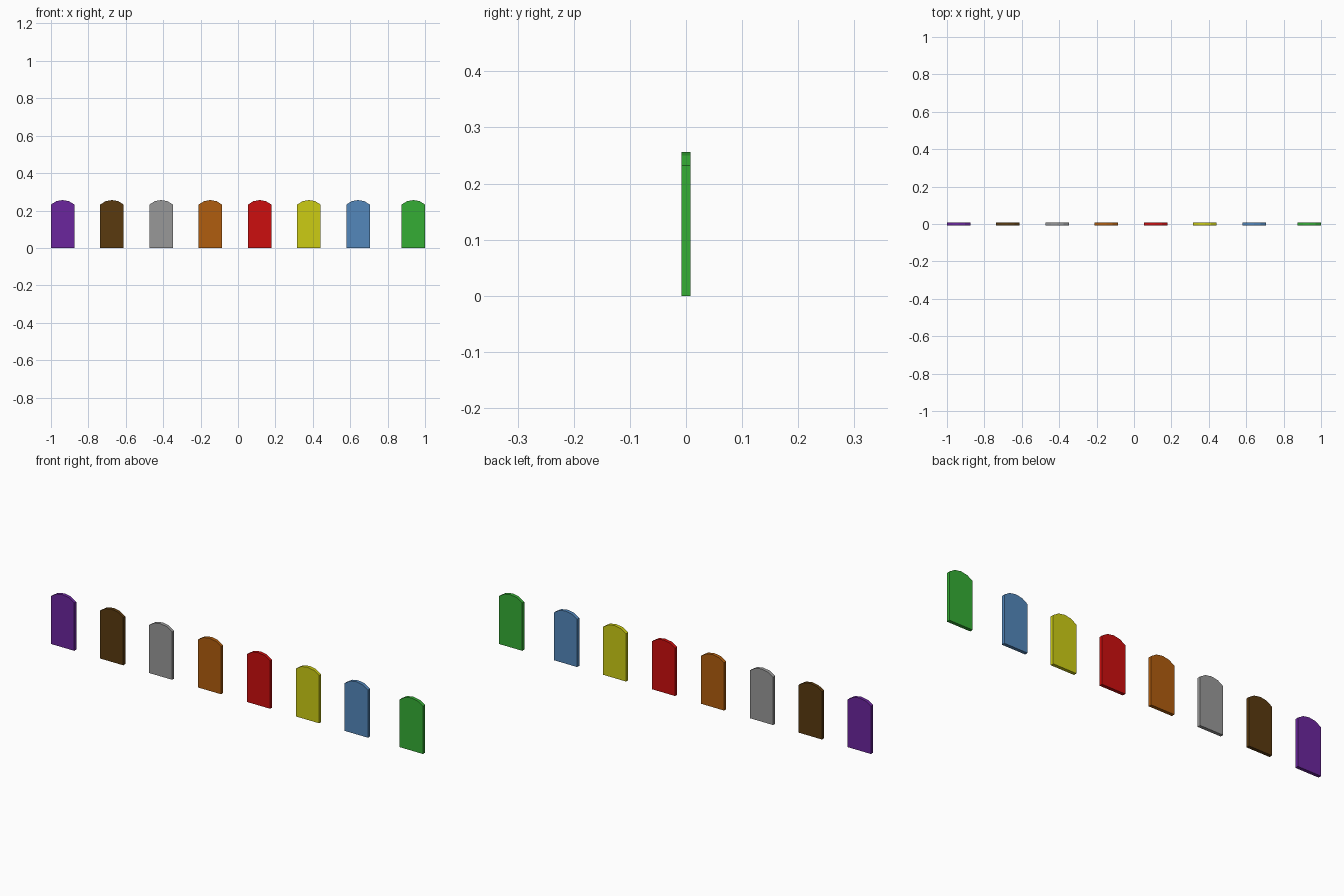
import bpy
import bmesh

if "Cube" in bpy.data.objects:
    bpy.data.objects.remove(bpy.data.objects["Cube"])


def linear(c):
    """sRGB 0-255 value to linear."""
    c /= 255
    return c / 12.92 if c <= 0.04045 else ((c + 0.055) / 1.055) ** 2.4


def material(name, rgb):
    m = bpy.data.materials.new(name)
    m.diffuse_color = (*[linear(c) for c in rgb], 1)
    m.use_nodes = True
    m.node_tree.nodes["Principled BSDF"].inputs["Base Color"].default_value = m.diffuse_color
    return m


# Upright tile outline: straight sides with a shallow faceted arch on top
HALF_W, HALF_T = 0.0625, 0.008
PROFILE = [(-HALF_W, 0), (HALF_W, 0), (HALF_W, 0.232), (0.034, 0.250),
           (0, 0.256), (-0.034, 0.250), (-HALF_W, 0.232)]


def tile(name, x, mat):
    bm = bmesh.new()
    front = bm.faces.new([bm.verts.new((px, -HALF_T, pz)) for px, pz in PROFILE])
    ext = bmesh.ops.extrude_face_region(bm, geom=[front], use_keep_orig=True)
    moved = [v for v in ext["geom"] if isinstance(v, bmesh.types.BMVert)]
    bmesh.ops.translate(bm, verts=moved, vec=(0, 2 * HALF_T, 0))
    bmesh.ops.recalc_face_normals(bm, faces=bm.faces)
    me = bpy.data.meshes.new(name)
    bm.to_mesh(me)
    bm.free()
    me.materials.append(mat)
    ob = bpy.data.objects.new(name, me)
    ob.location.x = x
    bpy.context.collection.objects.link(ob)


# Row of coloured tiles, left to right
TILES = [
    ("purple", -0.9375, (107, 38, 157)),
    ("brown", -0.674, (90, 58, 15)),
    ("grey", -0.411, (153, 153, 153)),
    ("orange", -0.148, (176, 93, 14)),
    ("red", 0.116, (204, 14, 14)),
    ("yellow", 0.379, (204, 204, 20)),
    ("blue", 0.642, (83, 135, 187)),
    ("green", 0.9375, (53, 173, 53)),
]
for color, x, rgb in TILES:
    tile(color + "_tile", x, material(color, rgb))
